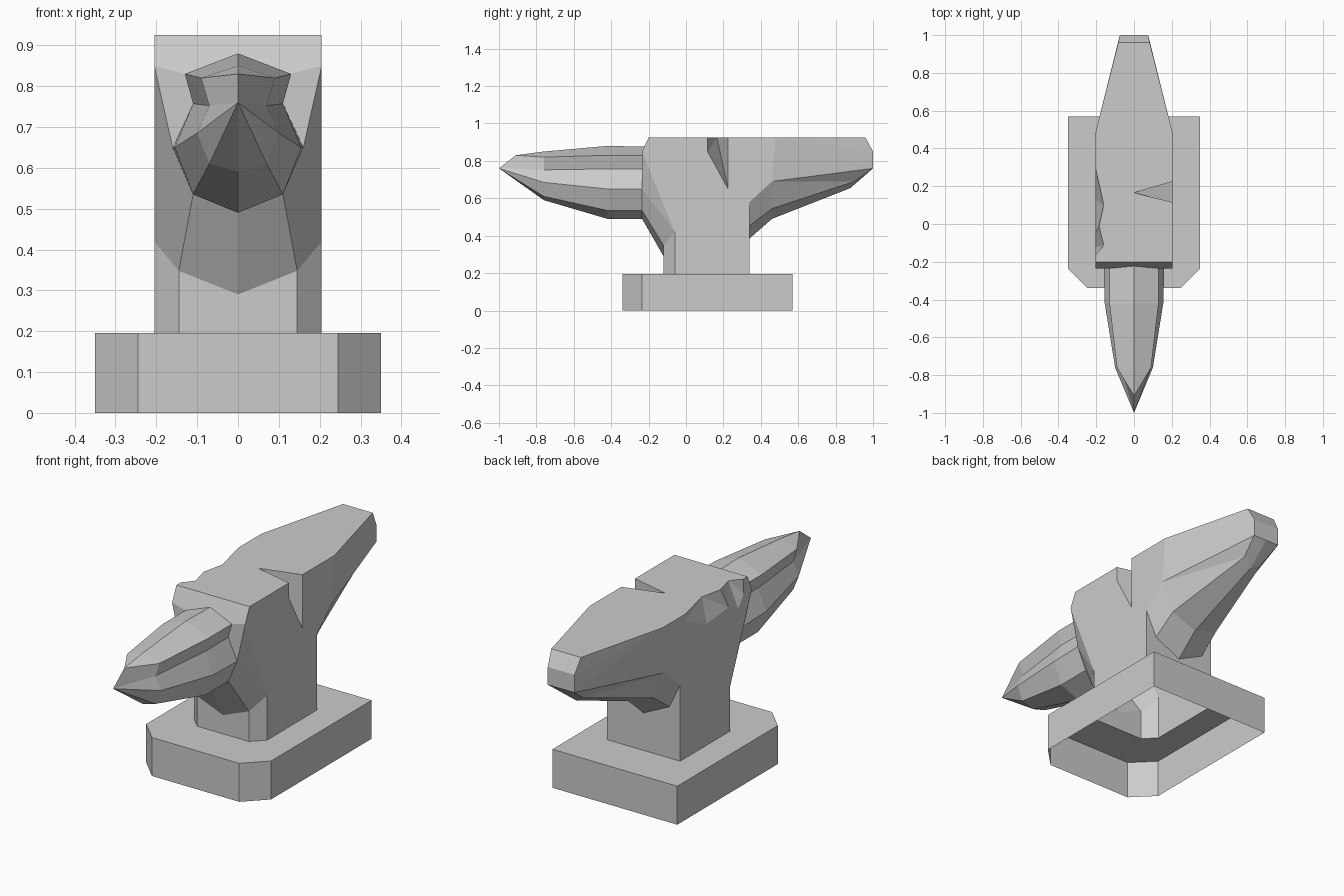
import bpy, bmesh
from mathutils import Vector

if "Cube" in bpy.data.objects:
    bpy.data.objects.remove(bpy.data.objects["Cube"])


def finish(name, bm):
    bmesh.ops.remove_doubles(bm, verts=bm.verts[:], dist=0.0005)
    bmesh.ops.recalc_face_normals(bm, faces=bm.faces[:])
    me = bpy.data.meshes.new(name)
    bm.to_mesh(me)
    bm.free()
    ob = bpy.data.objects.new(name, me)
    bpy.context.collection.objects.link(ob)
    return ob


def add_face(bm, pts):
    # drop repeated points so lofts may collapse to a tip
    clean = []
    for p in pts:
        if all((Vector(p) - Vector(q)).length > 1e-4 for q in clean):
            clean.append(p)
    if len(clean) > 2:
        bm.faces.new([bm.verts.new(p) for p in clean])


def add_mirrored(bm, pts):
    add_face(bm, pts)
    add_face(bm, [(-x, y, z) for x, y, z in reversed(pts)])


# Plinth: open-bottomed, with a hole under the waist
outer = [(-.245, -.34), (.245, -.34), (.35, -.235), (.35, .57), (-.35, .57), (-.35, -.235)]
inner = [(-.145, -.12), (.145, -.12), (.205, -.06), (.205, .34), (-.205, .34), (-.205, -.06)]
H = .195
bm = bmesh.new()
for i in range(6):
    j = (i + 1) % 6
    a, b, c, d = outer[i], outer[j], inner[j], inner[i]
    add_face(bm, [(*a, 0), (*b, 0), (*b, H), (*a, H)])
    add_face(bm, [(*a, H), (*b, H), (*c, H), (*d, H)])
finish("base", bm)

# Horn: half cross-sections from ridge top round to keel
def ring(y, pts):
    return [(x, y, z) for x, z in pts]

root_sec = [(0, .875), (.13, .83), (.11, .757), (.16, .65), (.11, .535), (0, .49)]
mid_sec = [(0, .88), (.13, .83), (.11, .757), (.155, .65), (.11, .535), (0, .49)]
end_sec = [(0, .85), (.09, .82), (.07, .752), (.10, .685), (.07, .61), (0, .59)]
ridge_tip, tip = (0, -.91, .83), (0, -1, .76)
root = ring(-.235, root_sec)
root[0] = (0, -.223, .876)
rings = [root, ring(-.42, mid_sec), ring(-.76, end_sec),
         [ridge_tip, ridge_tip, tip, tip, tip, tip]]
bm = bmesh.new()
for r, s in zip(rings, rings[1:]):
    for k in range(5):
        add_mirrored(bm, [r[k], r[k + 1], s[k + 1], s[k]])

# Body, waist and heel: right-hand points, then mirrored faces
P = dict(
    T0=(0, -.2, .925), FT=(.205, -.2, .925), F1=(.205, -.235, .85), F2=(.205, -.06, .42),
    W1=(.145, -.12, .348), W0=(0, -.12, .29),
    w0=(0, -.12, H), w1=(.145, -.12, H), w2=(.205, -.06, H), b2=(.205, .34, H), b0=(0, .34, H),
    TB=(.205, .48, .925), S0=(.205, .34, .58), S1=(.205, .46, .69),
    L0=(.145, .34, .455), L1=(.14, .46, .545), L2=(.055, .9, .69),
    M0=(0, .34, .385), M1=(0, .46, .49), M2=(0, .88, .655),
    E1=(.083, .96, .925), E2=(.075, 1, .85), E3=(.075, 1, .76),
    C1=(0, .96, .925), C2=(0, 1, .85), C3=(0, 1, .76))
for k, name in enumerate(["top", "ridge", "groove", "wide", "low", "keel"]):
    P[name] = root[k]
for f in ["T0 FT F1 ridge top", "F1 wide groove ridge", "F1 F2 wide", "wide F2 W1 low",
          "low W1 W0 keel", "W0 W1 w1 w0", "W1 F2 w2 w1",
          "FT TB S1 S0 b2 w2 F2 F1", "S0 L0 M0 b0 b2", "S0 S1 L1 L0", "L0 L1 M1 M0",
          "TB E1 E2", "TB E2 E3", "TB E3 S1", "S1 E3 L2", "S1 L2 L1", "L1 L2 M2 M1",
          "E1 C1 C2 E2", "E2 C2 C3 E3", "E3 C3 M2 L2", "T0 C1 E1 TB FT", "w0 w1 w2 b2 b0"]:
    add_mirrored(bm, [P[n] for n in f.split()])
body = finish("anvil_body", bm)


# Chips: convex cutters, extended above the face and out past the side
def chip(name, side, top_pts, low_pts):
    bm = bmesh.new()
    for x, y in top_pts:
        bm.verts.new((x, y, 1.0))
        bm.verts.new((x, y, .925))
    for x, y, z in low_pts:
        bm.verts.new((x, y, z))
        if abs(x) > .2:
            bm.verts.new((side * .26, y, z))
            bm.verts.new((side * .26, y, 1.0))
    res = bmesh.ops.convex_hull(bm, input=bm.verts[:])
    loose = [v for v in bm.verts if not v.link_faces]
    bmesh.ops.delete(bm, geom=loose, context='VERTS')
    cutter = finish(name, bm)
    cutter.hide_render = True
    mod = body.modifiers.new(name, 'BOOLEAN')
    mod.operation, mod.solver, mod.object = 'DIFFERENCE', 'EXACT', cutter
    return cutter


cutters = [
    chip("right_chip", 1, [(0, .165), (.205, .225), (.205, .115)],
         [(.205, .115, .85), (.205, .225, .65), (.165, .18, .83)]),
    chip("left_chip_back", -1, [(-.205, .3), (-.16, .1), (-.185, -.01)],
         [(-.205, .3, .89), (-.205, .13, .81), (-.205, -.045, .825)]),
    chip("left_chip_front", -1, [(-.185, -.01), (-.16, -.11), (-.205, -.16)],
         [(-.205, -.03, .85), (-.205, -.125, .79), (-.205, -.17, .85)])]

# Bake the chips and open the underside of the waist
dg = bpy.context.evaluated_depsgraph_get()
baked = bpy.data.meshes.new_from_object(body.evaluated_get(dg))
body.modifiers.clear()
body.data = baked
for c in cutters:
    bpy.data.objects.remove(c)
bm = bmesh.new()
bm.from_mesh(baked)
under = [f for f in bm.faces if all(abs(v.co.z - H) < .001 for v in f.verts)]
bmesh.ops.delete(bm, geom=under, context='FACES')
bm.to_mesh(baked)
bm.free()
